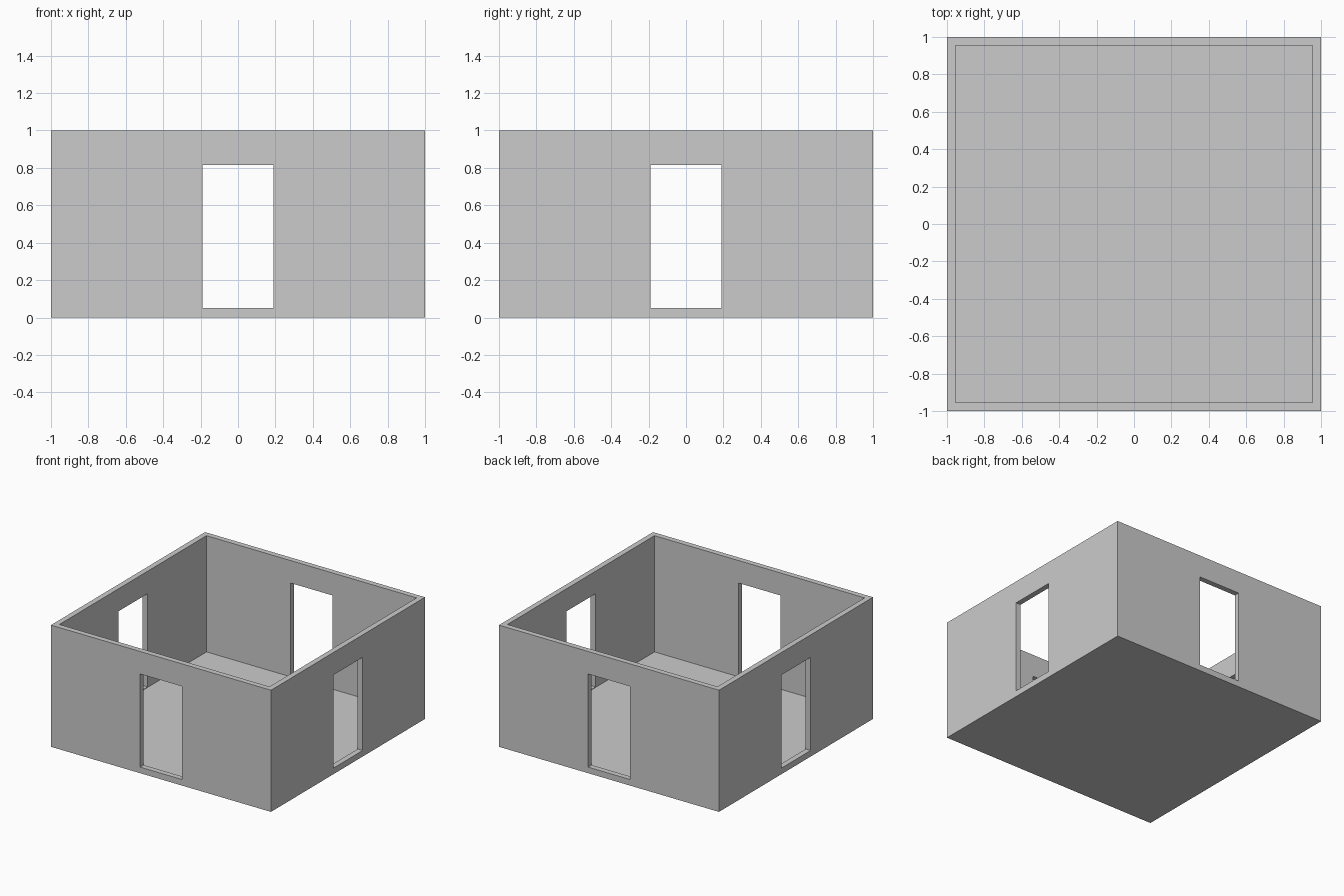
import bpy

if "Cube" in bpy.data.objects:
    bpy.data.objects.remove(bpy.data.objects["Cube"])

WALL = 0.045      # wall thickness
FLOOR = 0.045     # floor thickness
DOOR_W = 0.38
SILL, LINTEL = 0.05, 0.815


def box(name, size, z0, z1):
    """Box centred on x/y, spanning z0..z1."""
    bpy.ops.mesh.primitive_cube_add(size=1, location=(0, 0, (z0 + z1) / 2))
    ob = bpy.context.object
    ob.name = name
    ob.scale = (size[0], size[1], z1 - z0)
    bpy.ops.object.transform_apply(location=True, rotation=False, scale=True)
    return ob


# open-topped room shell
room = box("room_walls_and_floor", (2, 2), 0, 1)

# hollow interior, then one cutter through each pair of opposite doorways
cutters = [
    box("interior_cutter", (2 - 2 * WALL, 2 - 2 * WALL), FLOOR, 1.2),
    box("front_back_doorway_cutter", (DOOR_W, 2.4), SILL, LINTEL),
    box("left_right_doorway_cutter", (2.4, DOOR_W), SILL, LINTEL),
]
for cutter in cutters:
    cutter.hide_render = True
    mod = room.modifiers.new(cutter.name, 'BOOLEAN')
    mod.operation = 'DIFFERENCE'
    mod.solver = 'EXACT'
    mod.object = cutter

# bake the cuts and remove the helpers
bpy.context.view_layer.objects.active = room
for mod in list(room.modifiers):
    bpy.ops.object.modifier_apply(modifier=mod.name)
for cutter in cutters:
    bpy.data.objects.remove(cutter, do_unlink=True)
